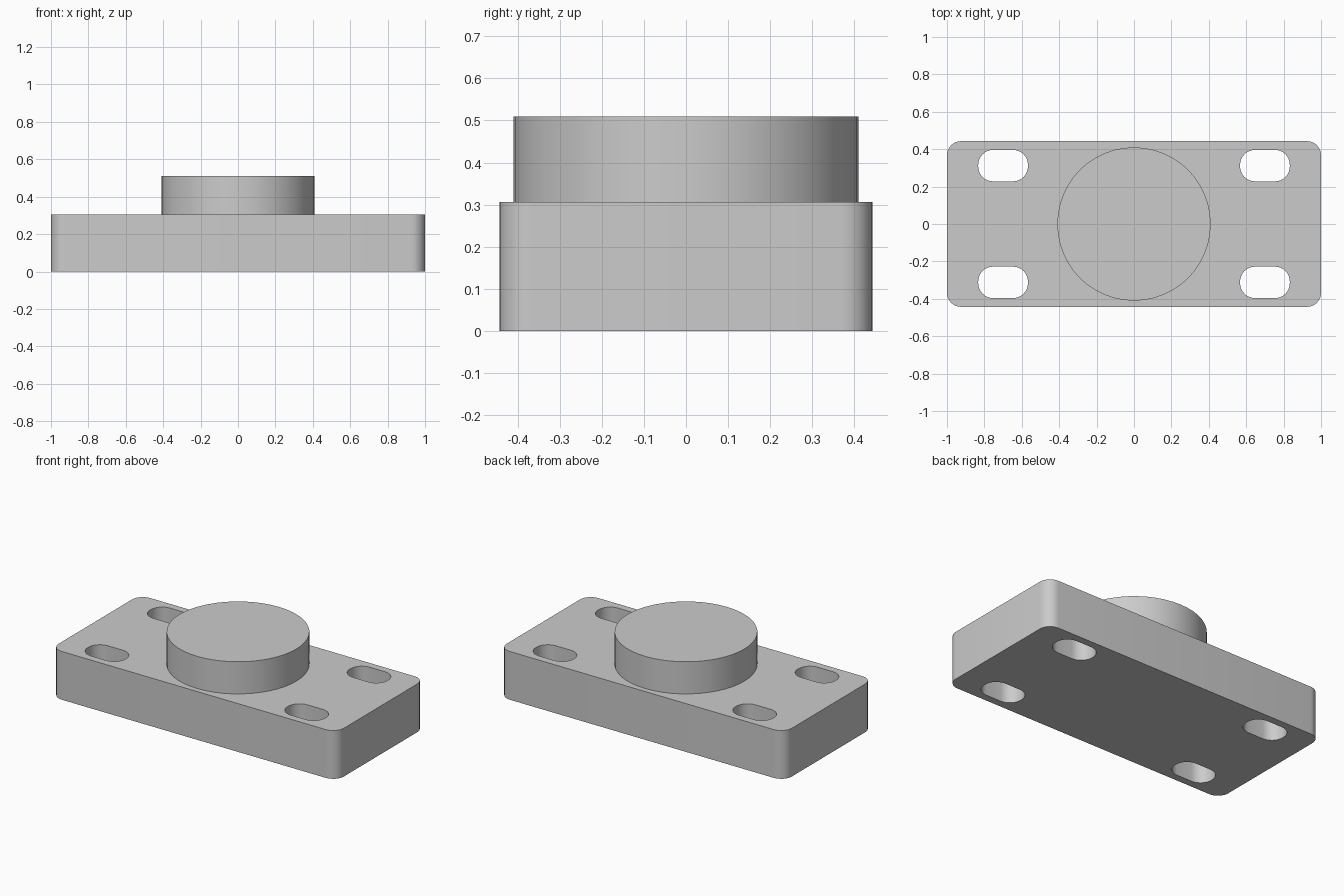
import bpy
import bmesh
from math import cos, sin, pi

default = bpy.data.objects.get("Cube")
if default:
    bpy.data.objects.remove(default, do_unlink=True)

grey = bpy.data.materials.new("plain grey")
grey.use_nodes = True
colour = (0.6, 0.6, 0.6, 1)
grey.diffuse_color = colour
grey.node_tree.nodes["Principled BSDF"].inputs["Base Color"].default_value = colour


def rounded_outline(cx, cy, width, depth, radius, steps=8):
    """Corner points of a rounded rectangle, counter-clockwise."""
    points = []
    for corner, (sx, sy) in enumerate([(1, 1), (-1, 1), (-1, -1), (1, -1)]):
        x = cx + sx * (width / 2 - radius)
        y = cy + sy * (depth / 2 - radius)
        for i in range(steps + 1):
            a = (corner + i / steps) * pi / 2
            points.append((x + radius * cos(a), y + radius * sin(a)))
    return points


def prism_object(name, outlines, z0, z1):
    """Extrude one or more outlines from z0 to z1 into one object."""
    bm = bmesh.new()
    for outline in outlines:
        face = bm.faces.new([bm.verts.new((x, y, z0)) for x, y in outline])
        top = bmesh.ops.extrude_face_region(bm, geom=[face], use_keep_orig=True)
        verts = [v for v in top["geom"] if isinstance(v, bmesh.types.BMVert)]
        bmesh.ops.translate(bm, verts=verts, vec=(0, 0, z1 - z0))
    bmesh.ops.recalc_face_normals(bm, faces=bm.faces)
    mesh = bpy.data.meshes.new(name)
    bm.to_mesh(mesh)
    bm.free()
    mesh.materials.append(grey)
    obj = bpy.data.objects.new(name, mesh)
    bpy.context.collection.objects.link(obj)
    return obj


# Base plate with rounded corners
plate = prism_object("base_plate", [rounded_outline(0, 0, 2, 0.886, 0.075)], 0, 0.306)

# Four mounting slots cut right through the plate
slots = [rounded_outline(sx * 0.7, sy * 0.312, 0.266, 0.168, 0.08)
         for sx in (-1, 1) for sy in (-1, 1)]
cutter = prism_object("slot_cutter", slots, -0.1, 0.4)
cutter.hide_render = True
cut = plate.modifiers.new("slots", "BOOLEAN")
cut.operation = "DIFFERENCE"
cut.solver = "EXACT"
cut.object = cutter
bpy.context.view_layer.objects.active = plate
bpy.ops.object.modifier_apply(modifier=cut.name)
bpy.data.objects.remove(cutter, do_unlink=True)

# Round boss standing on the plate
bpy.ops.mesh.primitive_cylinder_add(vertices=48, radius=0.41, depth=0.204,
                                    location=(0, 0, 0.408))
boss = bpy.context.object
boss.name = "round_boss"
boss.data.materials.append(grey)

# Smooth curved walls, sharp rims
bpy.ops.object.select_all(action="DESELECT")
for obj in (plate, boss):
    obj.select_set(True)
bpy.context.view_layer.objects.active = plate
bpy.ops.object.shade_smooth_by_angle(angle=pi / 6)
